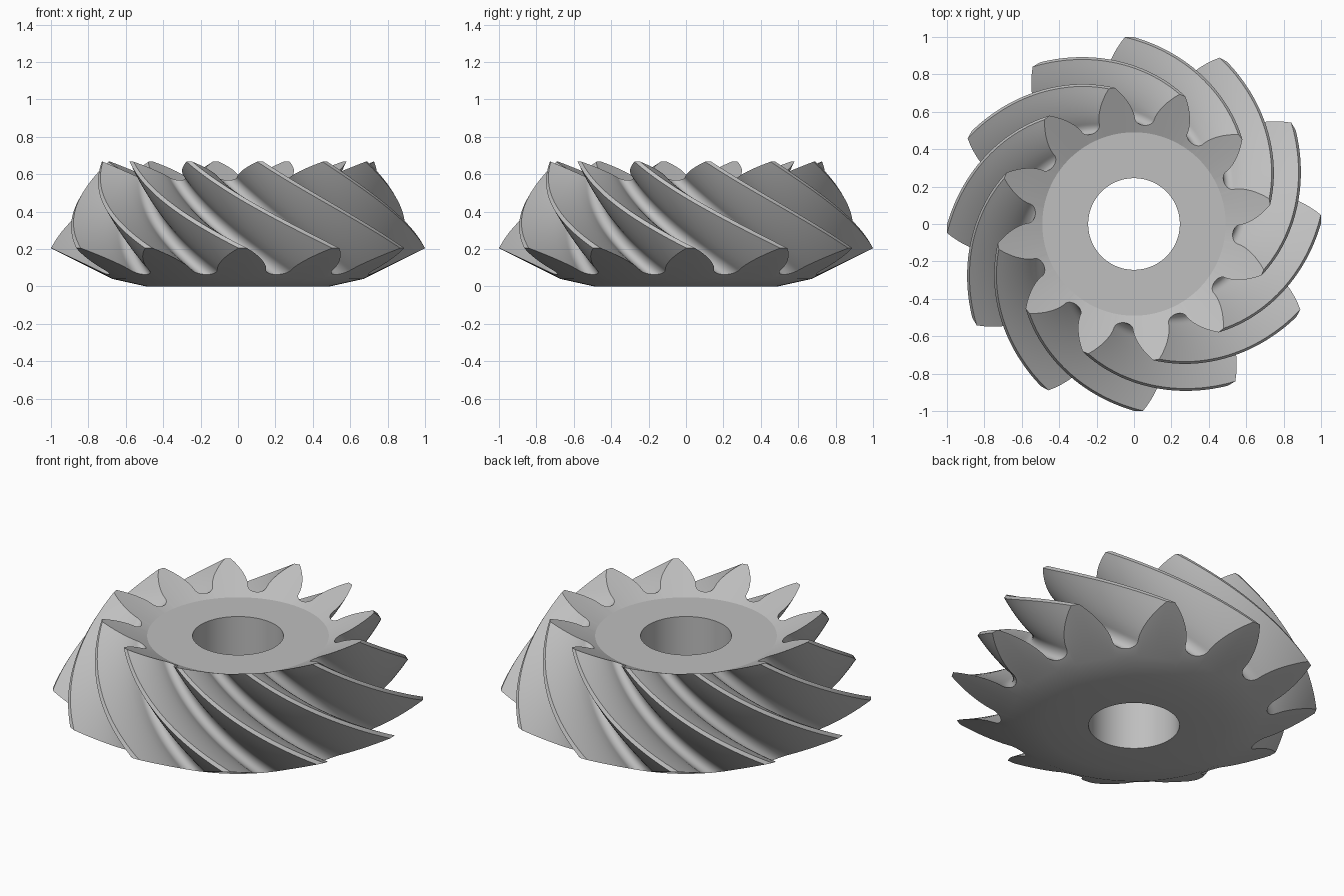
import bpy, bmesh
from math import sin, cos, pi, radians

if "Cube" in bpy.data.objects:
    bpy.data.objects.remove(bpy.data.objects["Cube"])

TEETH = 12
PITCH = 360 / TEETH
STEPS = 36            # sections along the tooth
START, TWIST = 1.5, -52.2
BORE, HUB = 0.245, 0.49
TOP_Z = 0.55
# (radius, height) of root and tip at the large and small ends
ROOT = ((0.72, 0.064), (0.53, 0.568))
TIP = ((1.0, 0.205), (0.735, 0.667))


def half_tooth():
    """(angle from tooth centre, height fraction) from tip down to gap middle."""
    pts = []
    for i in range(9):                       # convex flank
        u = 1 - i / 8
        pts.append((9.8 - 8.5 * u ** 1.4, 0.18 + 0.82 * u))
    for i in range(1, 9):                    # round root fillet
        a = i / 8 * pi / 2
        pts.append((15 - 5.2 * cos(a), 0.18 - 0.18 * sin(a)))
    return pts


half = half_tooth()
tooth = [(-a, f) for a, f in reversed(half)] + half[:-1]
profile = [(a + k * PITCH, f) for k in range(TEETH) for a, f in tooth]
count = len(profile)


def lerp(p, q, t):
    return [a + (b - a) * t for a, b in zip(p, q)]


bm = bmesh.new()


def add_ring(points):
    return [bm.verts.new((r * cos(radians(a)), r * sin(radians(a)), z))
            for r, z, a in points]


def plain_ring(r, z, offset):
    return add_ring([(r, z, a + offset) for a, f in profile])


def bridge(lower, upper, shift=0):
    for i in range(count):
        j = (i + 1) % count
        bm.faces.new((lower[i - shift], lower[j - shift], upper[j], upper[i]))


# Underside: bore edge, flat hub, shallow cone
rings = [plain_ring(BORE, 0, START),
         plain_ring(HUB, 0, START),
         plain_ring(0.67, 0.04, START)]

# Spiral teeth: tapered sections turned steadily from large to small end
for s in range(STEPS + 1):
    t = s / STEPS
    root, tip = lerp(*ROOT, t), lerp(*TIP, t)
    rings.append(add_ring([(*lerp(root, tip, f), a + START + TWIST * t)
                           for a, f in profile]))

# Top: dished cone and flat hub, with the bore edge lined up to whole teeth
rings.append(plain_ring(HUB, TOP_Z, START + TWIST))
rings.append(plain_ring(BORE, TOP_Z, START - 2 * PITCH))

for lower, upper in zip(rings, rings[1:]):
    bridge(lower, upper)
# Bore wall
bridge(rings[0], rings[-1], 2 * len(tooth))

bmesh.ops.recalc_face_normals(bm, faces=bm.faces)
mesh = bpy.data.meshes.new("spiral_bevel_gear")
bm.to_mesh(mesh)
bm.free()

gear = bpy.data.objects.new("spiral_bevel_gear", mesh)
bpy.context.collection.objects.link(gear)

steel = bpy.data.materials.new("light_grey_steel")
steel.use_nodes = True
colour = (0.52, 0.52, 0.52, 1)
steel.diffuse_color = colour
steel.node_tree.nodes["Principled BSDF"].inputs["Base Color"].default_value = colour
mesh.materials.append(steel)

bpy.ops.object.select_all(action="DESELECT")
gear.select_set(True)
bpy.context.view_layer.objects.active = gear
bpy.ops.object.shade_smooth_by_angle(angle=radians(20))
